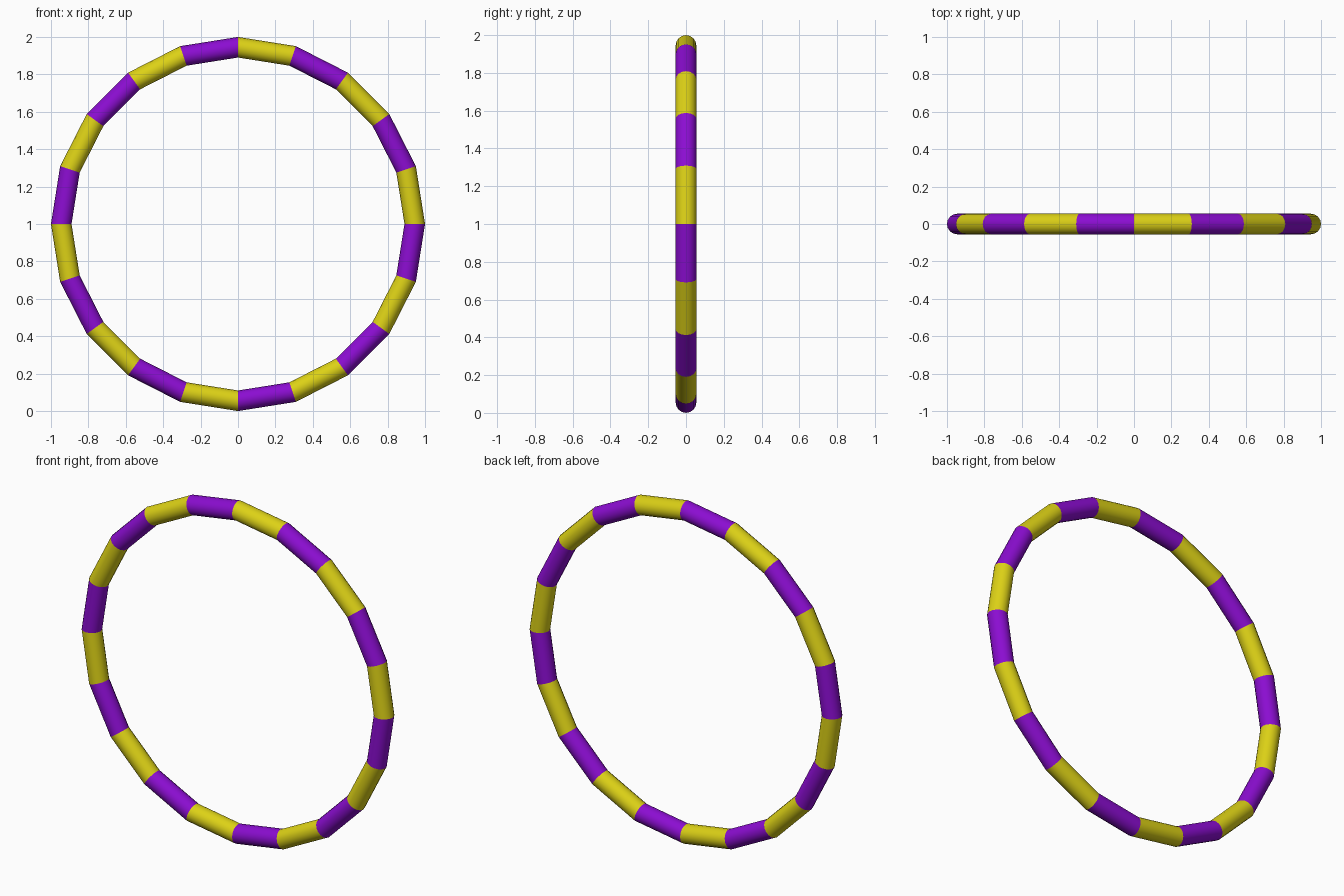
import bpy, bmesh
from math import sin, cos, tau

if "Cube" in bpy.data.objects:
    bpy.data.objects.remove(bpy.data.objects["Cube"])

SEGMENTS, SIDES = 20, 16
RING_R, TUBE_R = 0.945, 0.055


def material(name, color):
    m = bpy.data.materials.new(name)
    m.diffuse_color = color
    m.use_nodes = True
    m.node_tree.nodes["Principled BSDF"].inputs["Base Color"].default_value = m.diffuse_color
    return m


yellow = material("yellow", (0.72, 0.64, 0.008, 1))
purple = material("purple", (0.26, 0.004, 0.64, 1))


def ring_section(bm, angle):
    """Circle of tube vertices at one joint of the hoop."""
    loop = []
    for j in range(SIDES):
        t = tau * j / SIDES
        r = RING_R + TUBE_R * cos(t)
        loop.append(bm.verts.new((r * cos(angle), TUBE_R * sin(t), 1 + r * sin(angle))))
    return loop


# Hoop: alternating straight mitred tubes, smooth around, crisp at the joints
for i in range(SEGMENTS):
    bm = bmesh.new()
    a = ring_section(bm, tau * i / SEGMENTS)
    b = ring_section(bm, tau * (i + 1) / SEGMENTS)
    for j in range(SIDES):
        k = (j + 1) % SIDES
        bm.faces.new((a[j], a[k], b[k], b[j])).smooth = True
    # outward normals: tube is open, so test against its own centre line
    bm.normal_update()
    f = bm.faces[:][0] if not hasattr(bm.faces, "ensure_lookup_table") else next(iter(bm.faces))
    c = f.calc_center_median()
    outward = c.copy()
    outward.z -= 1
    if f.normal.dot(outward) < 0:
        bmesh.ops.reverse_faces(bm, faces=bm.faces[:])
    mesh = bpy.data.meshes.new("hoop_segment")
    bm.to_mesh(mesh)
    bm.free()
    mesh.materials.append(purple if i % 2 else yellow)
    bpy.context.collection.objects.link(bpy.data.objects.new(f"hoop_segment_{i + 1}", mesh))
